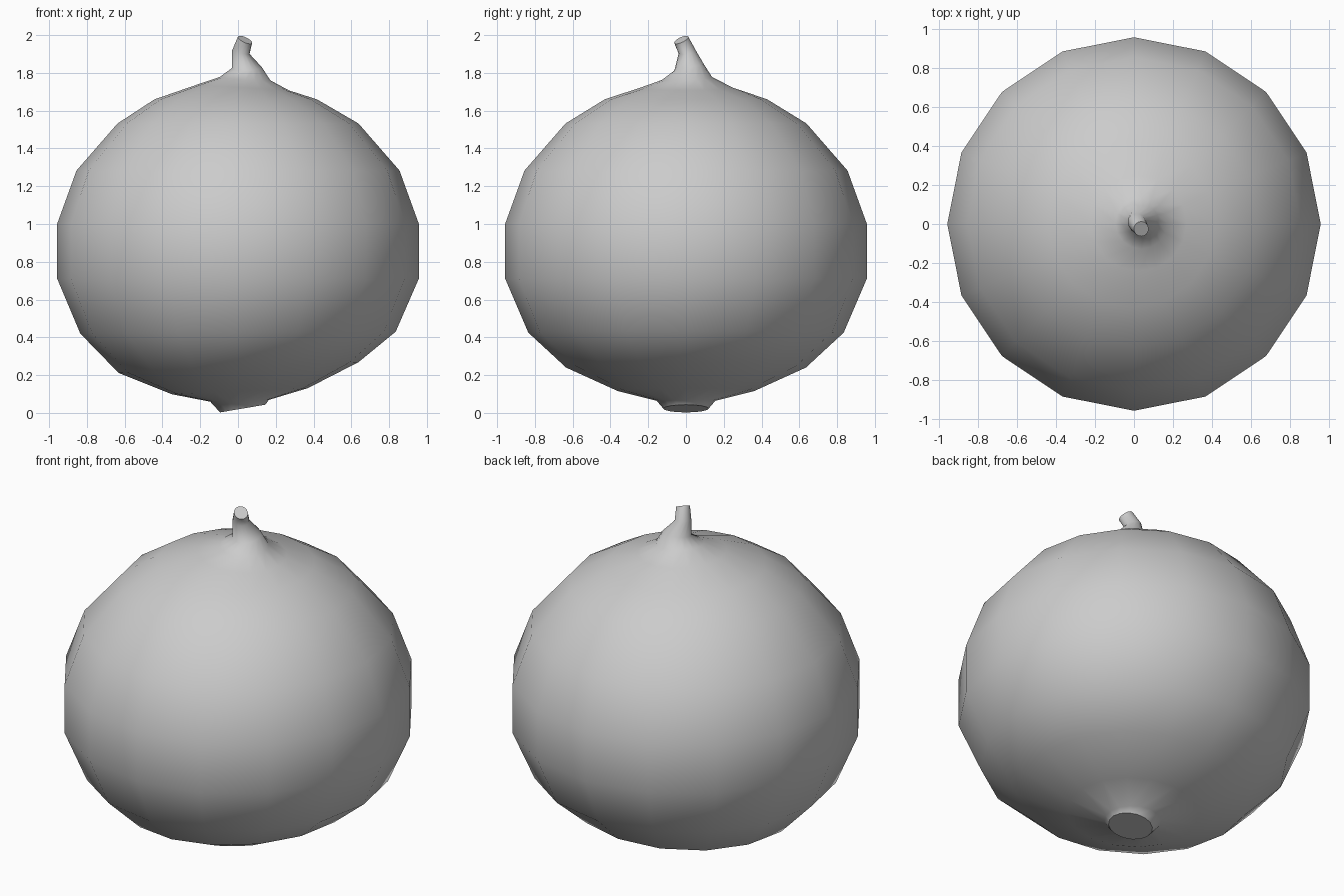
import bpy, bmesh, math

SIDES = 16
# Rings from root to stem tip: centre x, y, z, radius, slope along x, slope along y
RINGS = [
    (0.025, 0.000, 0.023, 0.120, 0.17, 0.00),
    (0.008, 0.000, 0.064, 0.155, 0.03, 0.00),
    (0.010, 0.000, 0.115, 0.360, 0.045, 0.00),
    (0.003, 0.000, 0.240, 0.635, 0.045, 0.00),
    (0.000, 0.000, 0.425, 0.835, 0.006, 0.00),
    (0.000, 0.000, 0.710, 0.957, 0.00, 0.00),
    (0.000, 0.000, 1.002, 0.957, 0.00, 0.00),
    (0.000, 0.000, 1.283, 0.855, 0.00, 0.00),
    (0.000, 0.000, 1.532, 0.638, 0.00, 0.00),
    (-0.012, 0.000, 1.660, 0.430, 0.00, 0.00),
    (0.025, 0.003, 1.722, 0.245, -0.06, 0.00),
    (0.038, 0.005, 1.770, 0.133, -0.07, 0.06),
    (0.047, 0.017, 1.828, 0.079, 0.03, 0.20),
    (0.015, 0.007, 1.910, 0.046, -0.20, 0.15),
    (0.037, -0.025, 1.975, 0.038, -0.40, 0.40),
]

# Bulb body, stem and root plate as one lofted skin
bm = bmesh.new()
loops = []
for cx, cy, cz, r, sx, sy in RINGS:
    ring = []
    for i in range(SIDES):
        a = 2 * math.pi * i / SIDES
        dx, dy = r * math.cos(a), r * math.sin(a)
        ring.append(bm.verts.new((cx + dx, cy + dy, cz + sx * dx + sy * dy)))
    loops.append(ring)
for low, high in zip(loops, loops[1:]):
    for i in range(SIDES):
        j = (i + 1) % SIDES
        bm.faces.new((low[i], low[j], high[j], high[i])).smooth = True

# Flat cut ends with crisp rims
caps = [bm.faces.new(loops[0][::-1]), bm.faces.new(loops[-1])]
for cap in caps:
    for edge in cap.edges:
        edge.smooth = False

mesh = bpy.data.meshes.new("bulb")
bm.to_mesh(mesh)
bm.free()
bulb = bpy.data.objects.new("bulb", mesh)
bpy.context.collection.objects.link(bulb)
